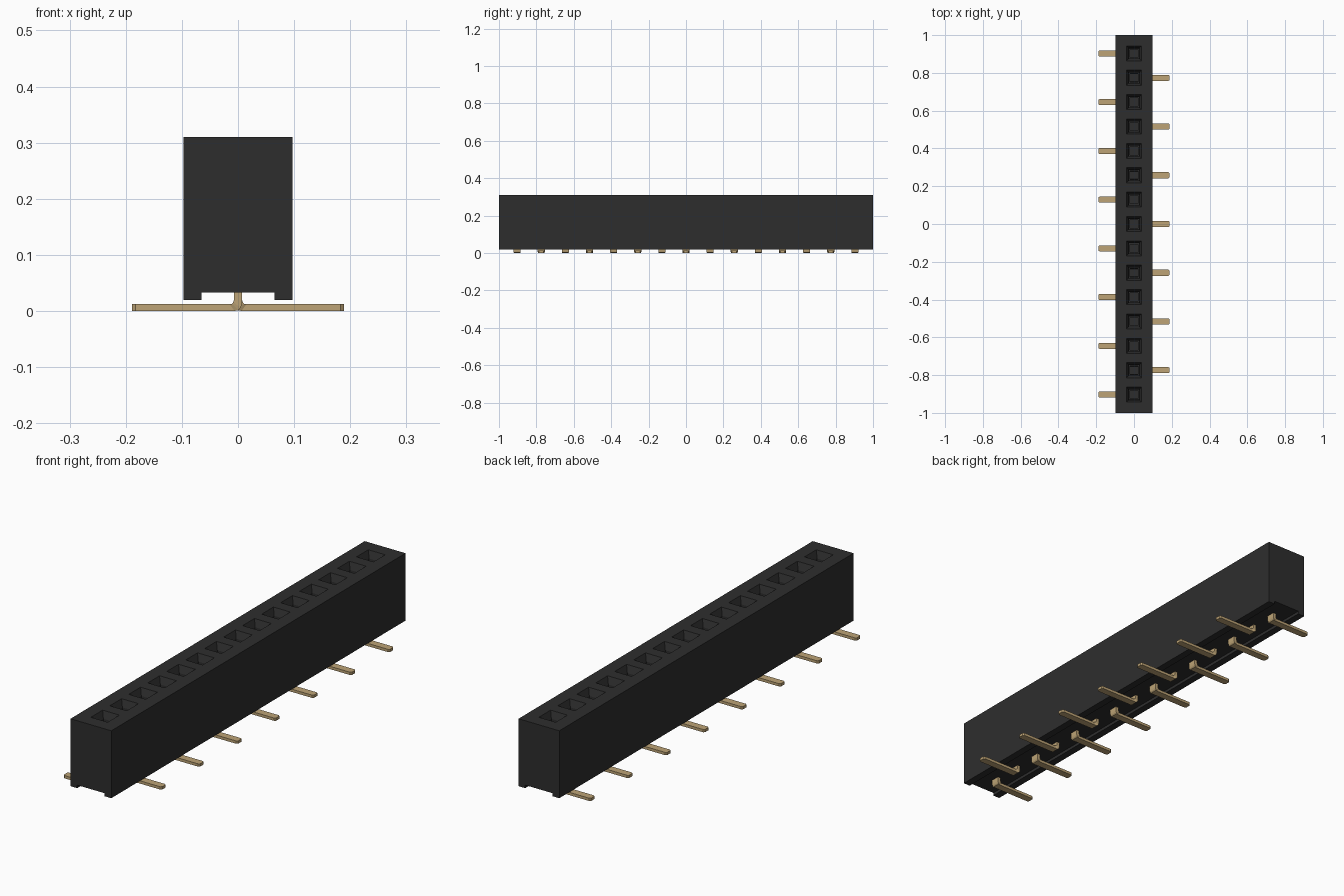
import bpy, bmesh, math

if "Cube" in bpy.data.objects:
    bpy.data.objects.remove(bpy.data.objects["Cube"])

PINS, PITCH = 15, 0.129
SOCKET = 0.04                      # half-width of a socket mouth
pin_y = [(PINS // 2 - i) * PITCH for i in range(PINS)]


def material(name, rgb, rough):
    m = bpy.data.materials.new(name)
    m.use_nodes = True
    m.diffuse_color = (*rgb, 1)
    bsdf = m.node_tree.nodes["Principled BSDF"]
    bsdf.inputs["Base Color"].default_value = (*rgb, 1)
    bsdf.inputs["Roughness"].default_value = rough
    return m


black = material("black plastic", (0.027, 0.027, 0.027), 0.6)
gold = material("gold metal", (0.51, 0.37, 0.18), 0.4)


def loft(bm, rings):
    """Skin closed rings of points and cap both ends."""
    vs = [[bm.verts.new(p) for p in ring] for ring in rings]
    n = len(vs[0])
    for a, b in zip(vs, vs[1:]):
        for i in range(n):
            j = (i + 1) % n
            bm.faces.new((a[i], a[j], b[j], b[i]))
    bm.faces.new(vs[0][::-1])
    bm.faces.new(vs[-1])
    bmesh.ops.recalc_face_normals(bm, faces=bm.faces[:])


def finish(bm, name, mat):
    me = bpy.data.meshes.new(name)
    bm.to_mesh(me)
    bm.free()
    me.materials.append(mat)
    return me


def add(name, me):
    ob = bpy.data.objects.new(name, me)
    bpy.context.collection.objects.link(ob)
    return ob


# Housing: grooved section run along y, sliced at every socket edge
half = [(SOCKET, 0.31), (0.097, 0.31), (0.097, 0.02), (0.065, 0.02), (0.065, 0.033)]
section = half + [(-x, z) for x, z in reversed(half)]
slices = sorted([-1, 1] + [y + s * SOCKET for y in pin_y for s in (-1, 1)])
bm = bmesh.new()
loft(bm, [[(x, y, z) for x, z in section] for y in slices])

# Sockets: tapered mouth, straight shaft, then a small contact slot
mouths = []
for f in bm.faces:
    c = f.calc_center_median()
    if f.normal.z > 0.9 and abs(c.x) < 0.01 and c.z > 0.3 \
            and min(abs(c.y - y) for y in pin_y) < 0.01:
        mouths.append(f)
for thickness, depth in ((0.017, -0.03), (0.001, -0.08), (0.008, 0.0), (0.001, -0.06)):
    bmesh.ops.inset_individual(bm, faces=mouths, thickness=thickness, depth=depth)
add("housing", finish(bm, "housing", black))

# Pin: (upper x, upper z, lower x, lower z, half-width) from neck to toe
stations = [
    (0.007, 0.060, -0.007, 0.060, 0.019),
    (0.007, 0.020, -0.007, 0.014, 0.019),
    (0.0085, 0.0155, -0.005, 0.006, 0.019),
    (0.011, 0.0128, -0.001, 0.0015, 0.018),
    (0.015, 0.012, 0.006, 0.0, 0.016),
    (0.183, 0.012, 0.183, 0.0, 0.016),
    (0.189, 0.012, 0.189, 0.0, 0.011),
]
bm = bmesh.new()
loft(bm, [[(ux, -w, uz), (ux, w, uz), (lx, w, lz), (lx, -w, lz)]
          for ux, uz, lx, lz, w in stations])
pin_mesh = finish(bm, "pin", gold)

# Pins alternate right and left along the row
for i, y in enumerate(pin_y):
    pin = add(f"pin_{i + 1:02d}", pin_mesh)
    pin.location.y = y
    if i % 2 == 0:
        pin.rotation_euler.z = math.pi
